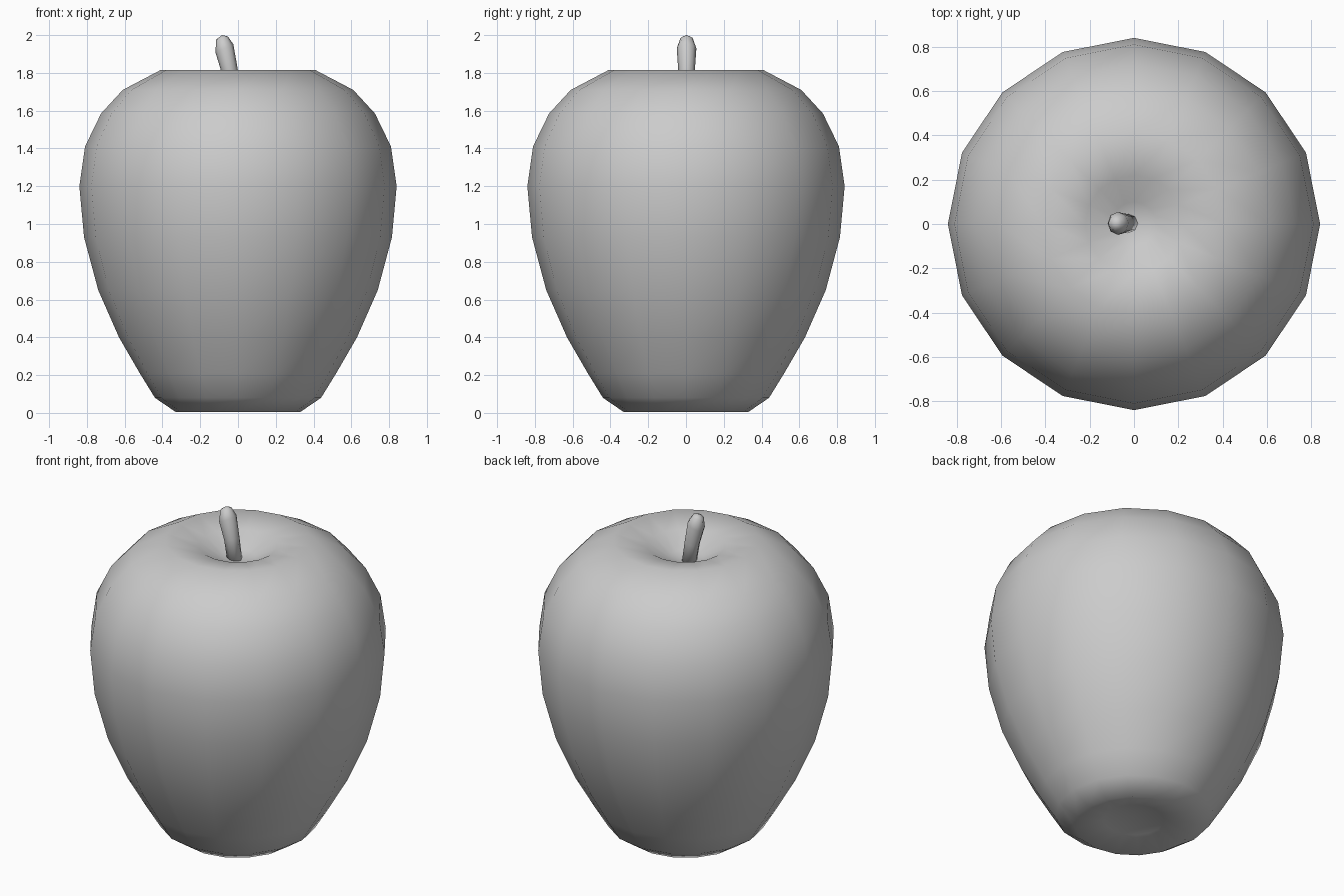
import bpy, bmesh
from math import sin, cos, pi, radians

if "Cube" in bpy.data.objects:
    bpy.data.objects.remove(bpy.data.objects["Cube"])


def loft(name, rings, sides, phase=0.0):
    """Skin circular rings (cx, cy, z, radius, tilt); both ends close on a centre point."""
    bm = bmesh.new()
    loops = []
    for cx, cy, z, r, tilt in rings:
        if r == 0:
            loops.append([bm.verts.new((cx, cy, z))])
            continue
        loop = []
        for i in range(sides):
            a = 2 * pi * i / sides + phase
            dx = r * cos(a)
            loop.append(bm.verts.new((cx + dx * cos(tilt), cy + r * sin(a), z + dx * sin(tilt))))
        loops.append(loop)
    for lo, hi in zip(loops, loops[1:]):
        for i in range(sides):
            j = (i + 1) % sides
            if len(lo) == 1:
                bm.faces.new((lo[0], hi[j], hi[i]))
            elif len(hi) == 1:
                bm.faces.new((lo[i], lo[j], hi[0]))
            else:
                bm.faces.new((lo[i], lo[j], hi[j], hi[i]))
    bmesh.ops.recalc_face_normals(bm, faces=bm.faces)
    for f in bm.faces:
        f.smooth = True
    me = bpy.data.meshes.new(name)
    bm.to_mesh(me)
    bm.free()
    ob = bpy.data.objects.new(name, me)
    bpy.context.collection.objects.link(ob)
    return ob


# Apple body: 16-sided turned profile, dimpled at both ends
profile = [(0, 0.07), (0.17, 0.045), (0.33, 0.005), (0.44, 0.08), (0.52, 0.21),
           (0.63, 0.40), (0.74, 0.65), (0.815, 0.93), (0.84, 1.20), (0.81, 1.41),
           (0.725, 1.585), (0.61, 1.71), (0.41, 1.815), (0.22, 1.78), (0.10, 1.71), (0, 1.69)]
loft("apple_body", [(0, 0, z, r, 0) for r, z in profile], 16)

# Stem: short bent stalk leaning to the left
t = radians(15)
loft("apple_stem", [(-0.02, 0.003, 1.66, 0, t), (-0.02, 0.003, 1.66, 0.042, t),
                    (-0.045, 0.003, 1.815, 0.044, t), (-0.072, 0.003, 1.93, 0.052, radians(25)),
                    (-0.085, 0.003, 1.985, 0.032, t), (-0.085, 0.003, 2.0, 0, t)], 8)
